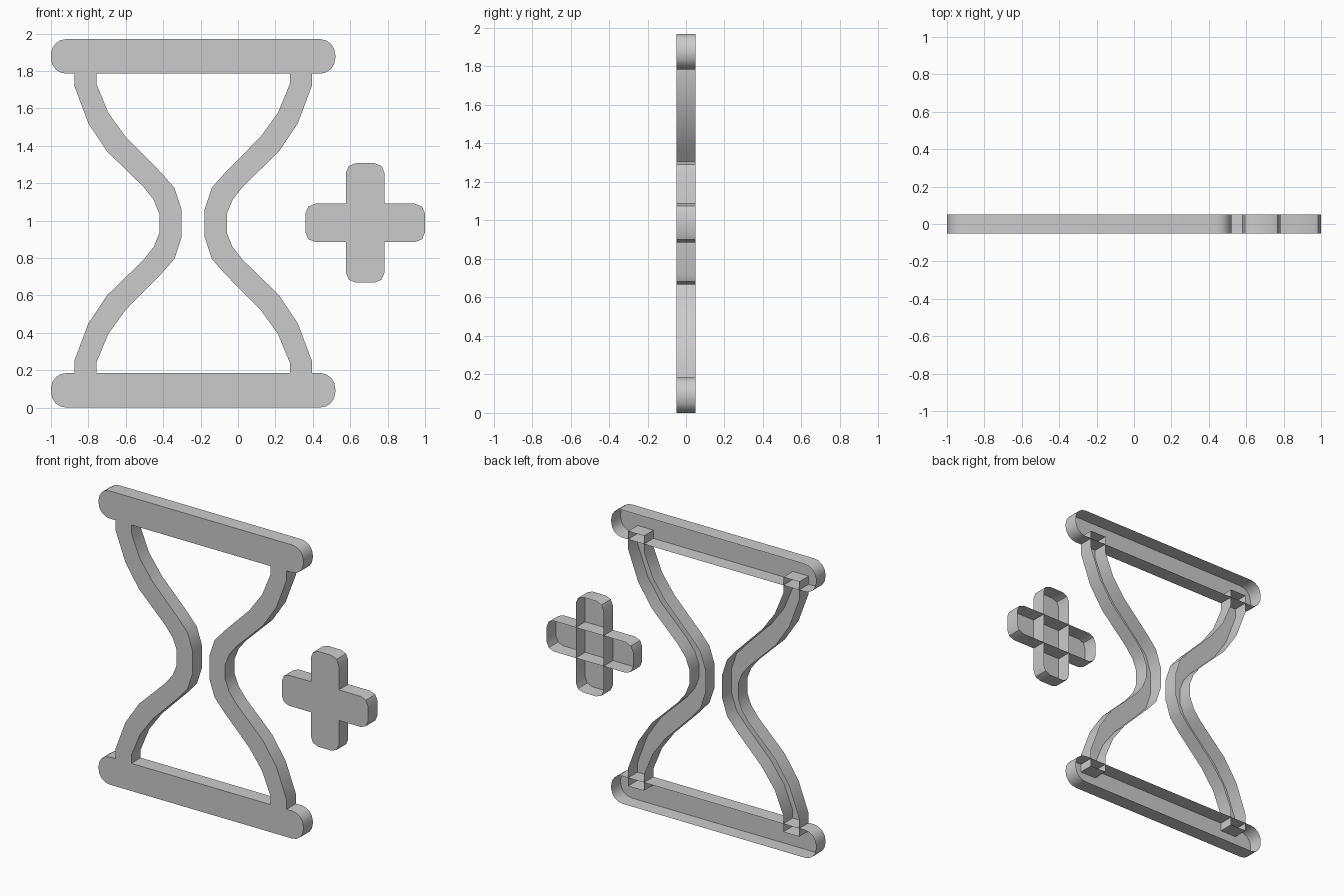
import bpy, bmesh, math

if "Cube" in bpy.data.objects:
    bpy.data.objects.remove(bpy.data.objects["Cube"])

HALF = 0.05      # half thickness
CX = -0.24       # hourglass centre line
CZ = 0.985       # mid height


def open_shell(name, outline):
    """Front face plus side walls, open at the back. Outline is (x, z), counter-clockwise from the front."""
    bm = bmesh.new()
    front = [bm.verts.new((x, -HALF, z)) for x, z in outline]
    back = [bm.verts.new((x, HALF, z)) for x, z in outline]
    bm.faces.new(front)
    n = len(front)
    for i in range(n):
        j = (i + 1) % n
        bm.faces.new((front[j], front[i], back[i], back[j]))
    mesh = bpy.data.meshes.new(name)
    bm.to_mesh(mesh)
    bm.free()
    ob = bpy.data.objects.new(name, mesh)
    bpy.context.collection.objects.link(ob)
    bpy.ops.object.select_all(action='DESELECT')
    ob.select_set(True)
    bpy.context.view_layer.objects.active = ob
    bpy.ops.object.shade_smooth_by_angle(angle=math.radians(28))
    return ob


def rounded_rect(x0, x1, z0, z1, r, seg):
    pts = []
    corners = [(x1 - r, z0 + r, -90), (x1 - r, z1 - r, 0),
               (x0 + r, z1 - r, 90), (x0 + r, z0 + r, 180)]
    for cx, cz, start in corners:
        for i in range(seg + 1):
            a = math.radians(start + 90 * i / seg)
            pts.append((cx + r * math.cos(a), cz + r * math.sin(a)))
    return pts


# End bars
open_shell("bottom_bar", rounded_rect(-1, 0.52, 0, 0.185, 0.082, 4))
open_shell("top_bar", rounded_rect(-1, 0.52, 1.785, 1.97, 0.082, 4))

# Curved glass walls: upper half profiles, mirrored about mid height
outer = [(-0.875, 1.84), (-0.875, 1.72), (-0.80, 1.52), (-0.70, 1.37),
         (-0.505, 1.18), (-0.45, 1.11), (-0.42, 1.035)]
inner = [(-0.757, 1.84), (-0.757, 1.73), (-0.693, 1.575), (-0.60, 1.447),
         (-0.41, 1.255), (-0.34, 1.175), (-0.302, 1.06)]


def full(half):
    return half + [(x, 2 * CZ - z) for x, z in reversed(half)]


left = full(outer) + full(inner)[::-1]
right = [(2 * CX - x, z) for x, z in reversed(left)]
open_shell("left_glass", left)
open_shell("right_glass", right)

# Plus sign: two crossing rounded bars
open_shell("plus_horizontal", rounded_rect(0.36, 1.0, 0.885, 1.09, 0.053, 2))
open_shell("plus_vertical", rounded_rect(0.577, 0.783, 0.668, 1.307, 0.053, 2))
